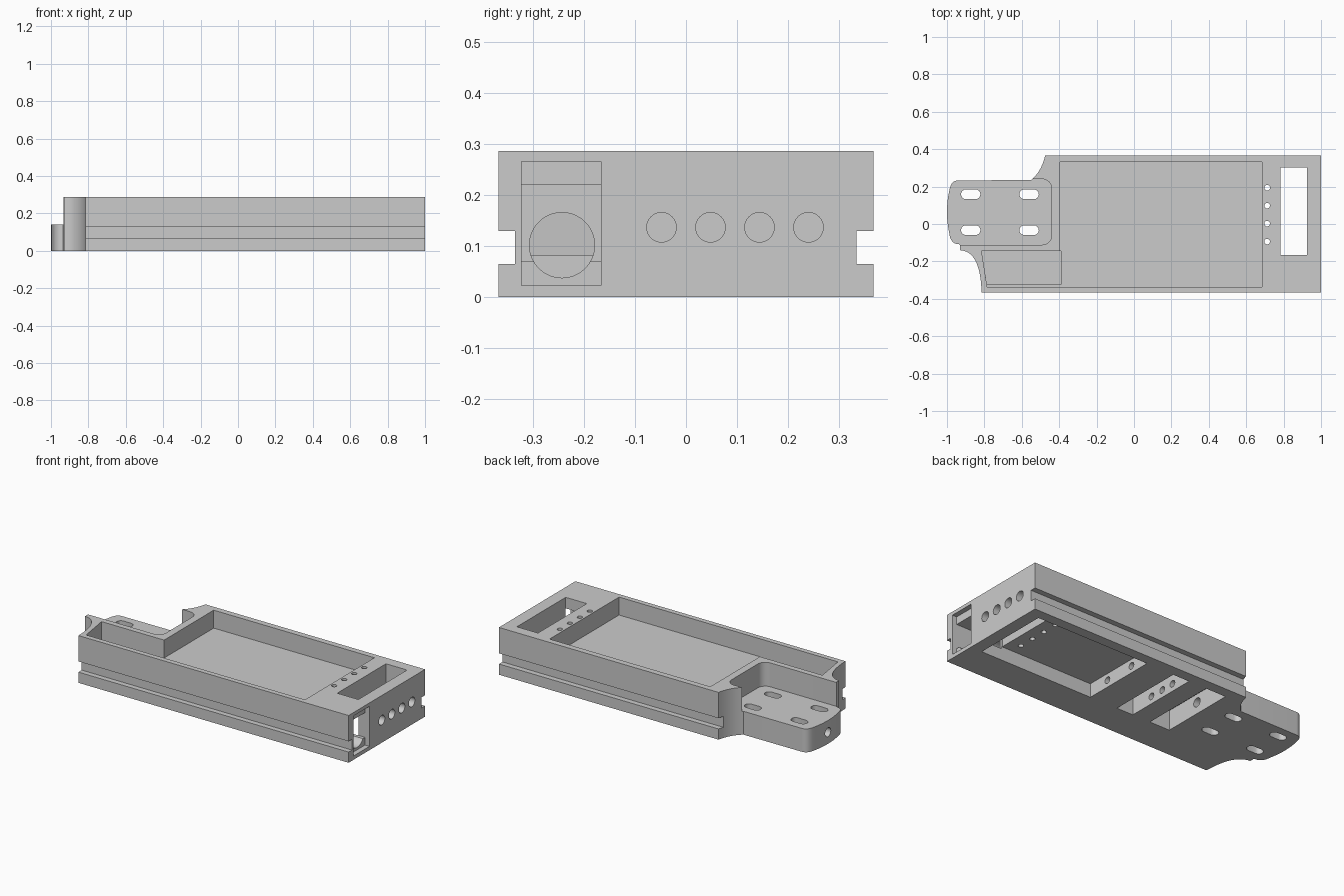
import bpy, bmesh, math
from mathutils import Matrix, Vector

default = bpy.data.objects.get("Cube")
if default:
    bpy.data.objects.remove(default, do_unlink=True)

grey = bpy.data.materials.new("plain grey")
grey.use_nodes = True
colour = (0.6, 0.6, 0.6, 1)
grey.diffuse_color = colour
grey.node_tree.nodes["Principled BSDF"].inputs["Base Color"].default_value = colour


def prism(name, points, z0, z1):
    """Extrude a flat outline from z0 to z1."""
    bm = bmesh.new()
    face = bm.faces.new([bm.verts.new((x, y, z0)) for x, y in points])
    top = bmesh.ops.extrude_face_region(bm, geom=[face])["geom"]
    bmesh.ops.translate(bm, vec=(0, 0, z1 - z0),
                        verts=[v for v in top if isinstance(v, bmesh.types.BMVert)])
    bmesh.ops.recalc_face_normals(bm, faces=bm.faces)
    return finish(name, bm)


def finish(name, bm):
    mesh = bpy.data.meshes.new(name)
    bm.to_mesh(mesh)
    bm.free()
    mesh.materials.append(grey)
    ob = bpy.data.objects.new(name, mesh)
    bpy.context.scene.collection.objects.link(ob)
    return ob


def curve(a, control, b, n=8):
    """Sample a quadratic curve, both ends included."""
    a, c, b = Vector(a), Vector(control), Vector(b)
    return [tuple(a * (1 - t) ** 2 + c * 2 * t * (1 - t) + b * t * t)
            for t in [i / n for i in range(n + 1)]]


def arc(x, y, r, start, end, n=8):
    return [(x + r * math.cos(math.radians(start + (end - start) * i / n)),
             y + r * math.sin(math.radians(start + (end - start) * i / n)))
            for i in range(n + 1)]


# Frame outline, including the low mounting pad at the -x end
outline = [(1, -0.367), (1, 0.367)]
outline += curve((-0.475, 0.367), (-0.495, 0.28), (-0.55, 0.235))
outline += curve((-0.94, 0.233), (-0.975, 0.233), (-0.985, 0.19))
outline += curve((-0.993, 0.15), (-1.007, 0.062), (-0.993, -0.02))
outline += curve((-0.985, -0.065), (-0.975, -0.108), (-0.935, -0.108))
outline += [(-0.93, -0.113)]
outline += curve((-0.93, -0.14), (-0.82, -0.145), (-0.815, -0.367), 12)
frame = prism("device_frame", outline, 0, 0.287)


def cut(cutter):
    """Subtract a cutter from the frame and discard it."""
    cutter.hide_render = True
    bpy.context.view_layer.objects.active = frame
    mod = frame.modifiers.new("cut", "BOOLEAN")
    mod.operation = "DIFFERENCE"
    mod.solver = "EXACT"
    mod.object = cutter
    bpy.ops.object.modifier_apply(modifier=mod.name)
    bpy.data.objects.remove(cutter, do_unlink=True)


def cut_box(name, x0, x1, y0, y1, z0, z1):
    cut(prism(name, [(x0, y0), (x1, y0), (x1, y1), (x0, y1)], z0, z1))


def bore(x0, x1, y, z, r, n=32):
    """Round hole along x."""
    bm = bmesh.new()
    bmesh.ops.create_cone(bm, cap_ends=True, segments=n, radius1=r, radius2=r, depth=x1 - x0,
                          matrix=Matrix.Translation(((x0 + x1) / 2, y, z))
                          @ Matrix.Rotation(math.pi / 2, 4, "Y"))
    cut(finish("bore", bm))


# Space above the mounting pad
pad_space = [(-1.2, -0.111)] + arc(-0.49, -0.061, 0.05, -90, 0)
pad_space += arc(-0.49, 0.19, 0.05, 0, 90) + [(-1.2, 0.24)]
cut(prism("pad_space", pad_space, 0.142, 0.4))

# Main L-shaped tray and its deeper arm
tray = [(-0.815, -0.145), (-0.395, -0.145), (-0.395, 0.331), (0.685, 0.331),
        (0.685, -0.336), (-0.785, -0.336)]
cut(prism("tray", tray, 0.178, 0.4))
cut(prism("arm_well", [(-0.815, -0.145), (-0.39, -0.145), (-0.39, -0.323), (-0.787, -0.323)],
          0.083, 0.3))

# Side rails
cut_box("front_groove", -1.2, 1.2, -0.5, -0.335, 0.065, 0.13)
cut_box("back_groove", -0.6, 1.2, 0.334, 0.5, 0.065, 0.13)

# Through slot and underside pockets
cut_box("end_slot", 0.782, 0.924, -0.165, 0.303, -0.1, 0.4)
cut_box("large_pocket", 0.165, 0.922, -0.167, 0.305, -0.1, 0.083)
cut_box("middle_pocket", -0.13, -0.02, -0.165, 0.303, -0.1, 0.12)
cut_box("inner_pocket", -0.385, -0.25, -0.165, 0.303, -0.1, 0.12)

# Stepped socket in the +x end, open to the slot, with a long bore to the arm
cut_box("socket_mouth", 0.97, 1.2, -0.322, -0.167, 0.023, 0.266)
cut_box("socket_mouth_side", 0.924, 0.98, -0.322, -0.167, 0.07, 0.22)
cut_box("socket_inner", 0.785, 0.925, -0.322, -0.15, 0.07, 0.22)
bore(-0.39, 0.985, -0.243, 0.102, 0.064, 40)

# Row of end holes
for y in (-0.048, 0.048, 0.144, 0.24):
    bore(0.85, 1.1, y, 0.137, 0.029)

# Cable passages between the pockets
for y in (-0.025, 0.175):
    bore(-0.08, 0.2, y, 0.043, 0.02, 20)
for y in (-0.01, 0.08, 0.165):
    bore(-0.3, -0.1, y, 0.046, 0.02, 20)
bore(-1.1, -0.3, 0.065, 0.07, 0.027)

# Small vertical holes beside the slot
for y in (-0.094, 0.002, 0.098, 0.194):
    cut(prism("pin_hole", arc(0.712, y, 0.015, 0, 345, 23), 0.03, 0.4))

# Oblong mounting slots through the pad
for x in (-0.873, -0.561):
    for y in (-0.033, 0.159):
        slot = arc(x + 0.026, y, 0.026, -90, 90) + arc(x - 0.026, y, 0.026, 90, 270)
        cut(prism("mounting_slot", slot, -0.1, 0.3))

# Smooth curved walls, keep corners sharp
bpy.ops.object.select_all(action="DESELECT")
frame.select_set(True)
bpy.context.view_layer.objects.active = frame
bpy.ops.object.shade_smooth_by_angle(angle=math.radians(30))
